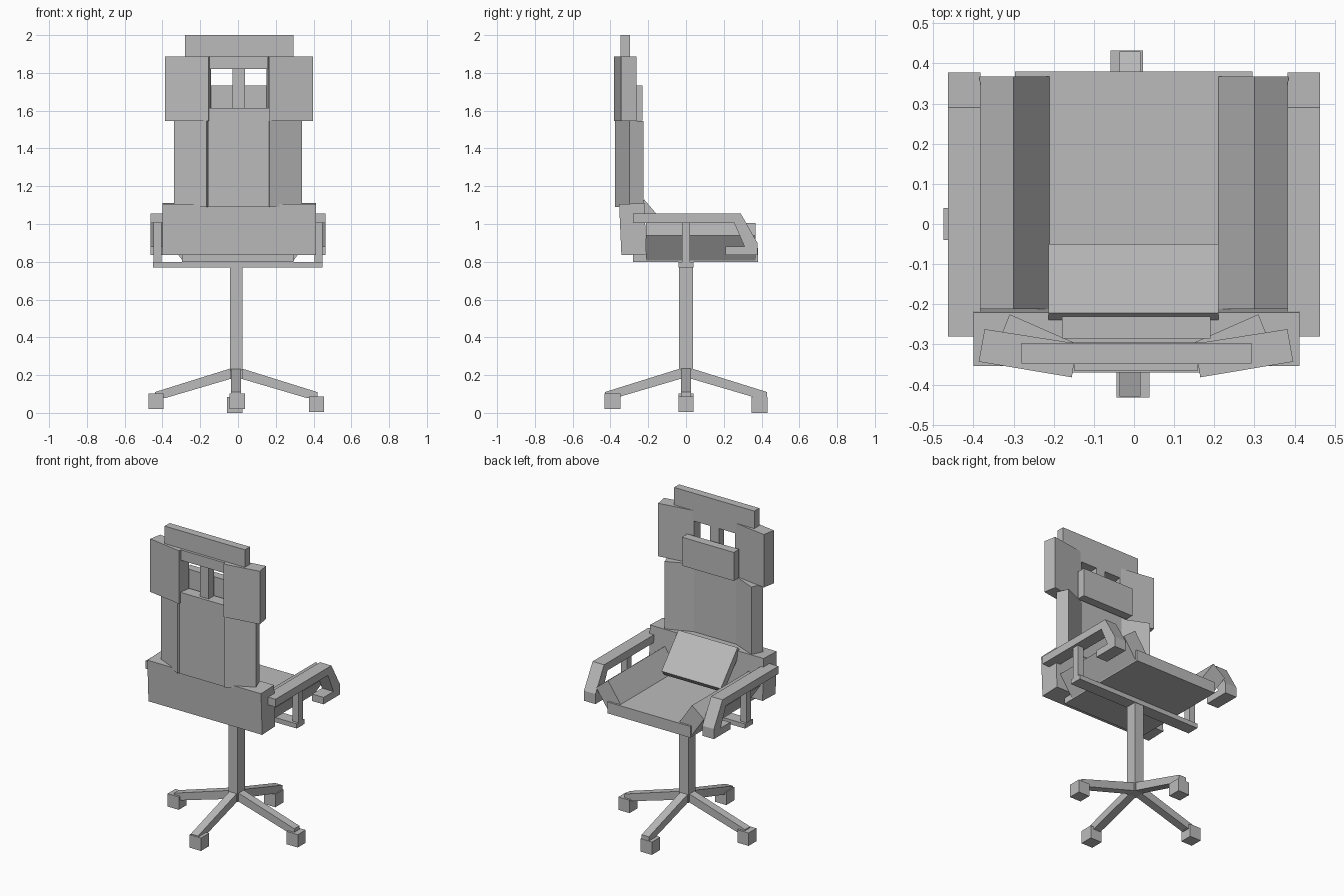
import bpy
import bmesh

cube = bpy.data.objects.get("Cube")
if cube:
    bpy.data.objects.remove(cube, do_unlink=True)

# One plain grey for the whole chair
GREY = (0.5, 0.5, 0.5, 1)
grey = bpy.data.materials.new("plain grey")
grey.use_nodes = True
grey.diffuse_color = GREY
grey.node_tree.nodes["Principled BSDF"].inputs["Base Color"].default_value = GREY

CX = 0.005  # centre line of the upper chair
POLE_X = -0.01  # centre line of the pole


def prism(name, outline, axis, lo, hi):
    """Extrude a 2D outline along an axis; the outline uses the other two axes in order."""
    bm = bmesh.new()

    def point(p, depth):
        co = list(p)
        co.insert("xyz".index(axis), depth)
        return bm.verts.new(co)

    near = [point(p, lo) for p in outline]
    far = [point(p, hi) for p in outline]
    bm.faces.new(near)
    bm.faces.new(far)
    n = len(outline)
    for i in range(n):
        j = (i + 1) % n
        bm.faces.new((near[i], near[j], far[j], far[i]))
    bmesh.ops.recalc_face_normals(bm, faces=bm.faces)
    mesh = bpy.data.meshes.new(name)
    bm.to_mesh(mesh)
    bm.free()
    mesh.materials.append(grey)
    ob = bpy.data.objects.new(name, mesh)
    bpy.context.collection.objects.link(ob)
    return ob


def box(name, x, y, z):
    return prism(name, [(x[0], y[0]), (x[1], y[0]), (x[1], y[1]), (x[0], y[1])], "z", *z)


def flip(outline, side, centre):
    """Place an outline on one side of a centre line in x."""
    return [(centre + side * x, other) for x, other in outline]


# Base: pole, four sloping legs and block casters
box("pole", (POLE_X - 0.033, POLE_X + 0.033), (-0.037, 0.037), (0.18, 0.78))
leg = [(0, 0.235), (0.03, 0.235), (0.43, 0.11), (0.43, 0.07), (0.37, 0.08), (0.03, 0.18), (0, 0.18)]
for side, word, low in ((-1, "right", 0.02), (1, "left", 0.004)):
    prism(word + "_leg", flip(leg, side, POLE_X), "y", -0.026, 0.026)
    x = POLE_X + side * 0.425
    box(word + "_caster", (x - 0.04, x + 0.04), (-0.04, 0.04), (low, low + 0.083))
for side, word, low, x in ((-1, "front", 0.02, -0.003), (1, "rear", 0, -0.018)):
    prism(word + "_leg", flip(leg, side, 0), "x", POLE_X - 0.026, POLE_X + 0.026)
    y = side * 0.39
    box(word + "_caster", (x - 0.041, x + 0.041), (y - 0.042, y + 0.042), (low, low + 0.083))

# Seat
box("arm_crossbar", (-0.45, 0.447), (-0.04, 0.04), (0.77, 0.80))
box("seat", (-0.297, 0.295), (-0.28, 0.38), (0.80, 0.873))
prism("lumbar_pad", [(-0.222, 1.13), (-0.05, 0.93), (-0.08, 0.895), (-0.252, 1.095)],
      "x", -0.213, 0.21)
prism("lower_back", [(-0.354, 1.105), (-0.342, 0.835), (-0.21, 0.84), (-0.22, 1.11)],
      "x", -0.4, 0.412)

# Paired parts: bolsters, armrests and wings of the backrest
bolster = [(0.3, 1.005), (0.385, 0.938), (0.295, 0.807), (0.21, 0.874)]
armrest = [(-0.28, 1.055), (0.29, 1.055), (0.378, 0.9), (0.378, 0.835), (0.21, 0.835),
           (0.21, 0.88), (0.31, 0.88), (0.255, 1.005), (-0.28, 1.005)]
back_wing = [(0.31, -0.225), (0.34, -0.3), (0.168, -0.376), (0.135, -0.302)]
head_wing = [(0.377, -0.262), (0.392, -0.343), (0.16, -0.382), (0.147, -0.298)]
for side, word in ((-1, "right"), (1, "left")):
    prism(word + "_seat_bolster", flip(bolster, side, 0), "y", -0.212, 0.367)
    inner, outer = sorted((side * 0.382, side * 0.464))
    prism(word + "_armrest", armrest, "x", inner, outer)
    inner, outer = sorted((side * 0.405, side * 0.448))
    box(word + "_arm_post", (inner, outer), (-0.022, 0.022), (0.77, 1.01))
    prism(word + "_back_wing", flip(back_wing, side, 0), "z", 1.09, 1.545)
    prism(word + "_head_wing", flip(head_wing, side, CX), "z", 1.545, 1.887)

# Centre of the backrest and headrest
box("back_panel", (CX - 0.165, CX + 0.165), (-0.37, -0.295), (1.09, 1.615))
box("head_pillar", (-0.028, 0.036), (-0.35, -0.297), (1.6, 1.83))
box("head_bridge", (CX - 0.155, CX + 0.155), (-0.365, -0.297), (1.82, 1.887))
box("head_pad", (CX - 0.185, CX + 0.185), (-0.285, -0.23), (1.548, 1.732))
box("head_bar", (-0.28, 0.293), (-0.348, -0.297), (1.885, 2.0))
